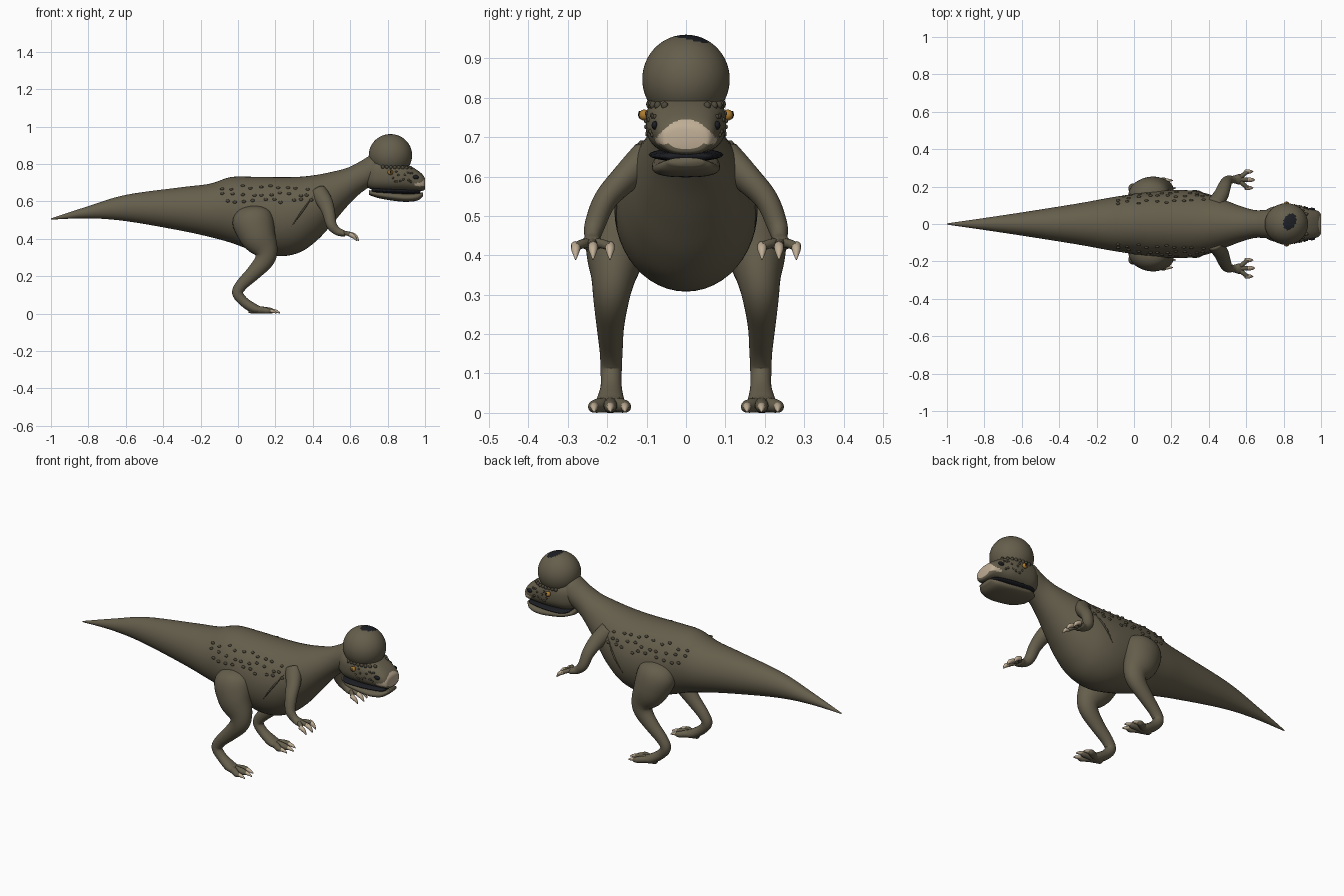
import bpy, bmesh, math, random
from mathutils import Vector, Matrix

random.seed(4)
if "Cube" in bpy.data.objects:
    bpy.data.objects.remove(bpy.data.objects["Cube"])


def material(name, r, g, b):
    m = bpy.data.materials.new(name)
    m.use_nodes = True
    m.diffuse_color = (r, g, b, 1)
    node = m.node_tree.nodes["Principled BSDF"]
    node.inputs["Base Color"].default_value = (r, g, b, 1)
    node.inputs["Roughness"].default_value = 0.8
    return m


SKIN = material("olive skin", 0.13, 0.112, 0.072)
SCALE = material("dark scale", 0.075, 0.064, 0.043)
HORN = material("cream horn", 0.52, 0.42, 0.3)
BLACK = material("blue black", 0.012, 0.013, 0.017)
GOLD = material("amber eye", 0.42, 0.2, 0.03)


def finish(name, bm, mats, mirror=False):
    bmesh.ops.recalc_face_normals(bm, faces=bm.faces)
    mesh = bpy.data.meshes.new(name)
    bm.to_mesh(mesh)
    bm.free()
    for m in mats:
        mesh.materials.append(m)
    mesh.shade_smooth()
    obj = bpy.data.objects.new(name, mesh)
    bpy.context.collection.objects.link(obj)
    if mirror:
        mod = obj.modifiers.new("Mirror", "MIRROR")
        mod.use_axis = (False, True, False)
        mod.use_mirror_merge = False
    return obj


def smooth_path(keys, steps):
    """Catmull-Rom interpolation through tuples of any length."""
    keys = [Vector(k) for k in keys]
    out = []
    for i in range(len(keys) - 1):
        a, b, c, d = keys[max(i - 1, 0)], keys[i], keys[i + 1], keys[min(i + 2, len(keys) - 1)]
        for s in range(steps):
            t = s / steps
            out.append(0.5 * (2 * b + (c - a) * t + (2 * a - 5 * b + 4 * c - d) * t ** 2
                              + (3 * b - a - 3 * c + d) * t ** 3))
    return out + [keys[-1]]


def loft(bm, keys, steps=5, sides=24, upright=False, power=1.0):
    """Tube through (x, y, z, half width, half height) keys."""
    path = smooth_path(keys, steps)
    pts = [Vector(p[:3]) for p in path]
    rings = []
    for i, p in enumerate(path):
        t = pts[min(i + 1, len(pts) - 1)] - pts[max(i - 1, 0)]
        t = Vector((1, 0, 0)) if upright else t.normalized()
        side = Vector((0, 1, 0))
        side = (side - t * side.dot(t)).normalized()
        up = t.cross(side)
        ring = []
        for k in range(sides):
            a = 2 * math.pi * k / sides
            c, s = math.cos(a), math.sin(a)
            c, s = (math.copysign(abs(v) ** power, v) for v in (c, s))
            ring.append(bm.verts.new(pts[i] + side * c * max(p[3], .001) + up * s * max(p[4], .001)))
        rings.append(ring)
    for r, q in zip(rings, rings[1:]):
        for k in range(sides):
            n = (k + 1) % sides
            bm.faces.new((r[k], r[n], q[n], q[k]))
    bm.faces.new(rings[0])
    bm.faces.new(rings[-1])


def ball(bm, at, size, u=12, v=8):
    mat = Matrix.Translation(at) @ Matrix.Diagonal((*size, 1))
    bmesh.ops.create_uvsphere(bm, u_segments=u, v_segments=v, radius=1, matrix=mat)


def upright_keys(rows):
    """(x, bottom, top, half width) rows to loft keys."""
    return [(x, 0, (b + t) / 2, w, (t - b) / 2) for x, b, t, w in rows]


def on_surface(keys, x, z, power=1.0):
    p = min(smooth_path(keys, 8), key=lambda q: abs(q[0] - x))
    f = min(abs(z - p[2]) / p[4], .98)
    return Vector((x, p[3] * (1 - f ** (2 / power)) ** (power / 2), z))


# Tail, torso and neck
BODY = upright_keys([
    (-1, .503, .509, .003), (-.8, .51, .575, .032), (-.6, .495, .635, .062),
    (-.31, .445, .675, .108), (-.15, .41, .695, .137), (-.04, .38, .73, .155),
    (.08, .338, .732, .173), (.22, .308, .73, .182), (.33, .328, .732, .176),
    (.42, .39, .742, .153), (.5, .475, .758, .122), (.58, .57, .778, .092),
    (.65, .64, .812, .074), (.72, .685, .85, .075), (.79, .7, .84, .06)])
bm = bmesh.new()
loft(bm, BODY, steps=6, sides=48, upright=True)
finish("body", bm, [SKIN])

# Upper head with horn-covered beak
HEAD = upright_keys([
    (.68, .68, .8, .055), (.73, .66, .825, .088), (.8, .655, .825, .1), (.87, .655, .81, .1),
    (.93, .655, .785, .085), (.975, .656, .755, .073), (.995, .66, .733, .06), (1, .67, .72, .045)])
BOXY = 0.8
bm = bmesh.new()
loft(bm, HEAD, steps=7, sides=56, upright=True, power=BOXY)
for f in bm.faces:
    c = f.calc_center_median()
    if c.x > .945 and .683 < c.z < .745 - 8 * c.y ** 2:
        f.material_index = 1
finish("upper_head", bm, [SKIN, HORN])

# Lower jaw and mouth gap
bm = bmesh.new()
loft(bm, upright_keys([(.7, .635, .66, .05), (.75, .618, .658, .08), (.83, .604, .65, .086),
                       (.9, .598, .643, .084), (.96, .605, .645, .07), (.99, .628, .648, .045)]),
     upright=True, sides=32, power=BOXY)
finish("lower_jaw", bm, [SKIN])
bm = bmesh.new()
loft(bm, upright_keys([(.715, .65, .67, .06), (.75, .642, .672, .092), (.85, .638, .668, .091),
                       (.95, .638, .664, .07), (.975, .642, .66, .05)]), upright=True)
finish("mouth", bm, [BLACK])

# Skull dome with a dark crown patch
bm = bmesh.new()
ball(bm, (.815, 0, .847), (.116, .111, .113), 56, 40)
for f in bm.faces:
    c = f.calc_center_median()
    if c.z > .9 and ((c.x - .83 - c.y * .2) / .034) ** 2 + ((c.y - .012) / .044) ** 2 < 1:
        f.material_index = 1
finish("skull_dome", bm, [SKIN, BLACK])

# Eyes, pupils and nostrils
for name, at, size, mat in (
        ("eyes", (.815, .106, .756), (.015, .014, .014), GOLD),
        ("pupils", (.817, .117, .757), (.004, .0045, .01), BLACK),
        ("nostrils", on_surface(HEAD, .95, .73, BOXY), (.018, .008, .011), BLACK)):
    bm = bmesh.new()
    ball(bm, at, size, 20, 14)
    finish(name, bm, [mat], True)

# Scales on brow, cheek and snout
bm = bmesh.new()
for i in range(8):
    x = .775 + i * .021
    ball(bm, on_surface(HEAD, x, .785 - .0008 * i, BOXY), (.01, .009, .011))
for i in range(14):
    x, z = random.uniform(.82, .94), random.uniform(.7, .765)
    ball(bm, on_surface(HEAD, x, z, BOXY), (.006, .005, .006))
finish("face_scales", bm, [SCALE], True)

# Rows of raised scales on the flanks
bm = bmesh.new()
for row, z in enumerate((.675, .64, .6)):
    for i in range(10):
        x = -.085 + i * .05 + row * .012 + random.uniform(-.012, .012)
        at = on_surface(BODY, x, z + random.uniform(-.012, .012))
        ball(bm, at, (.011, .007, .008))
finish("flank_scales", bm, [SCALE], True)

# Crease behind the shoulder
bm = bmesh.new()
loft(bm, [(*on_surface(BODY, .285 + .12 * t, .465 + .17 * t), r, r)
          for t, r in ((0, .001), (.3, .004), (.6, .005), (1, .001))], sides=8)
finish("shoulder_creases", bm, [SCALE], True)

# Legs
bm = bmesh.new()
loft(bm, [(.065, .12, .56, .03, .06), (.075, .15, .51, .085, .108), (.105, .175, .42, .08, .098),
          (.145, .185, .34, .056, .068), (.14, .19, .285, .045, .052), (.085, .192, .22, .035, .04),
          (.02, .19, .155, .029, .032), (-.002, .19, .11, .027, .029),
          (.03, .19, .065, .027, .026), (.085, .192, .028, .036, .026), (.12, .192, .02, .036, .018)],
     sides=32)
finish("legs", bm, [SKIN], True)

# Arms
bm = bmesh.new()
loft(bm, [(.43, .1, .645, .045, .05), (.465, .155, .595, .036, .042), (.485, .205, .54, .03, .034),
          (.5, .232, .475, .026, .028), (.53, .238, .442, .02, .022),
          (.56, .239, .43, .028, .018), (.575, .239, .425, .024, .014)])
finish("arms", bm, [SKIN], True)

# Toes and fingers, each tipped with a claw
toes, toe_claws, fingers, finger_claws = (bmesh.new() for _ in range(4))
for y, reach in ((.155, .17), (.192, .187), (.233, .17)):
    loft(toes, [(.06, .192, .02, .018, .018), (.12, (y + .192) / 2, .02, .018, .019),
                (reach - .015, y, .016, .016, .016), (reach + .005, y, .013, .009, .01)], sides=14)
    loft(toe_claws, [(reach - .01, y, .017, .011, .011), (reach + .015, y, .013, .009, .009),
                     (reach + .037, y, .004, .002, .003)], sides=12)
for y, reach in ((.193, .6), (.236, .61), (.28, .6)):
    loft(fingers, [(.55, .239, .43, .012, .012), (.58, (y + .239) / 2, .43, .012, .012),
                   (reach + .005, y, .422, .011, .011)], sides=14)
    loft(finger_claws, [(reach - .005, y, .425, .012, .012), (reach + .018, y, .413, .011, .011),
                        (reach + .036, y, .39, .002, .003)], sides=12)
for name, part, mat in (("toes", toes, SKIN), ("toe_claws", toe_claws, HORN),
                        ("fingers", fingers, SKIN), ("finger_claws", finger_claws, HORN)):
    finish(name, part, [mat], True)
